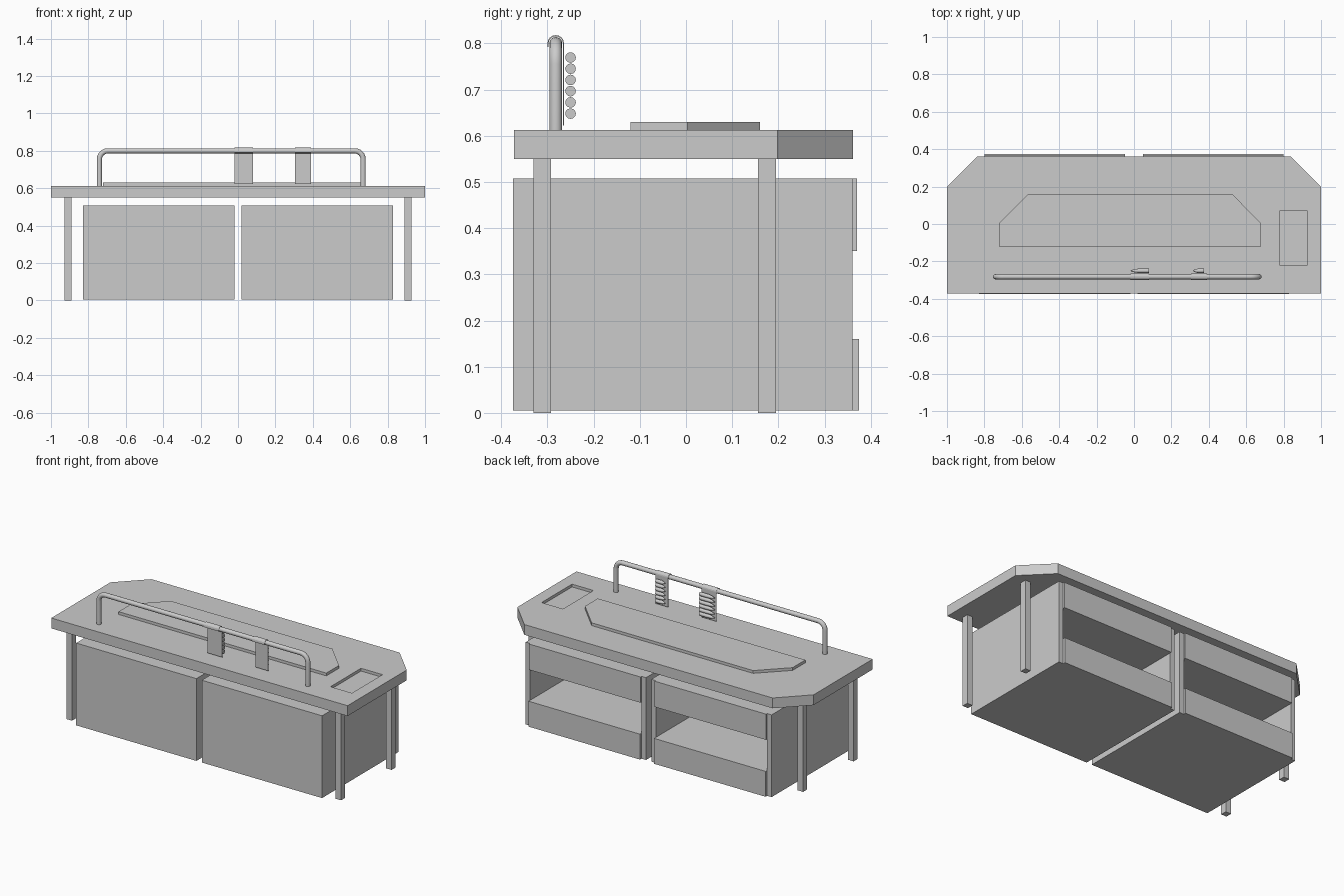
import bpy, bmesh, math
from mathutils import Vector

if "Cube" in bpy.data.objects:
    bpy.data.objects.remove(bpy.data.objects["Cube"])


def finish(name, bm):
    bmesh.ops.recalc_face_normals(bm, faces=bm.faces)
    me = bpy.data.meshes.new(name)
    bm.to_mesh(me)
    bm.free()
    ob = bpy.data.objects.new(name, me)
    bpy.context.collection.objects.link(ob)
    return ob


def prism(name, pts, depth):
    """Extrude a closed 3D outline along a vector."""
    bm = bmesh.new()
    f = bm.faces.new([bm.verts.new(p) for p in pts])
    r = bmesh.ops.extrude_face_region(bm, geom=[f], use_keep_orig=True)
    bmesh.ops.translate(bm, vec=depth,
                        verts=[v for v in r['geom'] if isinstance(v, bmesh.types.BMVert)])
    return finish(name, bm)


def box(name, x, y, z):
    return prism(name, [(x[0], y[0], z[0]), (x[1], y[0], z[0]),
                        (x[1], y[1], z[0]), (x[0], y[1], z[0])], (0, 0, z[1] - z[0]))


def smooth(ob, deg=40):
    bpy.ops.object.select_all(action='DESELECT')
    ob.select_set(True)
    bpy.context.view_layer.objects.active = ob
    bpy.ops.object.shade_smooth_by_angle(angle=math.radians(deg))


# table top with chamfered back corners and a shallow tray recess
top = prism("table_top", [(x, y, 0.55) for x, y in
            [(-1, -.372), (1, -.372), (1, .198), (.838, .362), (-.838, .362), (-1, .198)]],
            (0, 0, 0.063))
cutter = box("recess_cutter", (.78, .925), (-.222, .072), (.596, .66))
cutter.hide_render = True
cutter.hide_viewport = True
cut = top.modifiers.new("recess", 'BOOLEAN')
cut.operation = 'DIFFERENCE'
cut.solver = 'EXACT'
cut.object = cutter

# raised work mat
prism("work_mat", [(x, y, 0.612) for x, y in
      [(-.722, -.12), (.68, -.12), (.68, .003), (.525, .16), (-.565, .16), (-.722, .003)]],
      (0, 0, 0.018))

# legs
for side in (-1, 1):
    xs = sorted((side * .89, side * .927))
    box("front_leg", xs, (-.33, -.292), (0, .55))
    box("back_leg", xs, (.156, .195), (0, .55))

# two cabinets open to the back: side boards and a core with an open shelf
core = [(-.375, .005), (.375, .005), (.375, .16), (-.345, .16),
        (-.345, .35), (.37, .35), (.37, .507), (-.375, .507)]
for side in (-1, 1):
    for a, b in ((.018, .048), (.8, .83)):
        box("cabinet_side", sorted((side * a, side * b)), (-.375, .36), (.005, .507))
    x0 = min(side * .048, side * .8)
    prism("cabinet_core", [(x0, y, z) for y, z in core], (.752, 0, 0))

# bent tube rail
RY, RZ, R, BEND = -.282, .80, .014, .045
path = [(-.741, .605)]
for k in range(7):
    a = math.pi - k * math.pi / 12
    path.append((-.741 + BEND + BEND * math.cos(a), RZ - BEND + BEND * math.sin(a)))
path += [(-.072 - x, z) for x, z in reversed(path)]
cu = bpy.data.curves.new("rail_path", 'CURVE')
cu.dimensions = '3D'
cu.bevel_depth = R
cu.bevel_resolution = 4
cu.use_fill_caps = True
sp = cu.splines.new('POLY')
sp.points.add(len(path) - 1)
for p, (x, z) in zip(sp.points, path):
    p.co = (x, RY, z, 1)
tmp = bpy.data.objects.new("rail_curve", cu)
bpy.context.collection.objects.link(tmp)
bpy.context.view_layer.update()
rail = bpy.data.objects.new("rail", bpy.data.meshes.new_from_object(tmp))
bpy.context.collection.objects.link(rail)
bpy.data.objects.remove(tmp)
smooth(rail)


# hanging strips hooked over the rail, each carrying six pointed rounds
def strip(x0, x1):
    ro, ri = .018, .0155
    arc = [math.pi * k / 8 for k in range(9)]
    outer = [(RY + ro * math.cos(a), RZ + ro * math.sin(a)) for a in arc]
    inner = [(RY + ri * math.cos(a), RZ + ri * math.sin(a)) for a in reversed(arc)]
    prof = ([(RY + ro, .622)] + outer + [(RY - ro, .792), (RY - ri, .792)]
            + inner + [(RY + ri, .622)])
    prism("hanging_strip", [(x0, y, z) for y, z in prof], (x1 - x0, 0, 0))


def pointed_round(x0, x1, z):
    rings = [(1, .0115), (.45, .0115), (.25, .009), (.1, .005), (0, .0015)]
    bm = bmesh.new()
    loops = [[bm.verts.new((x0 + t * (x1 - x0),
                            -.262 + .012 + r * math.cos(a), z + r * math.sin(a)))
              for a in [2 * math.pi * k / 12 for k in range(12)]] for t, r in rings]
    for l0, l1 in zip(loops, loops[1:]):
        for k in range(12):
            n = (k + 1) % 12
            bm.faces.new((l0[k], l0[n], l1[n], l1[k]))
    bm.faces.new(loops[0])
    bm.faces.new(loops[-1])
    smooth(finish("pointed_round", bm))


for (a, b), (c, d) in (((-.02, .08), (-.02, .08)), ((.305, .39), (.315, .375))):
    strip(a, b)
    for k in range(6):
        pointed_round(c, d, .648 + k * .0243)
